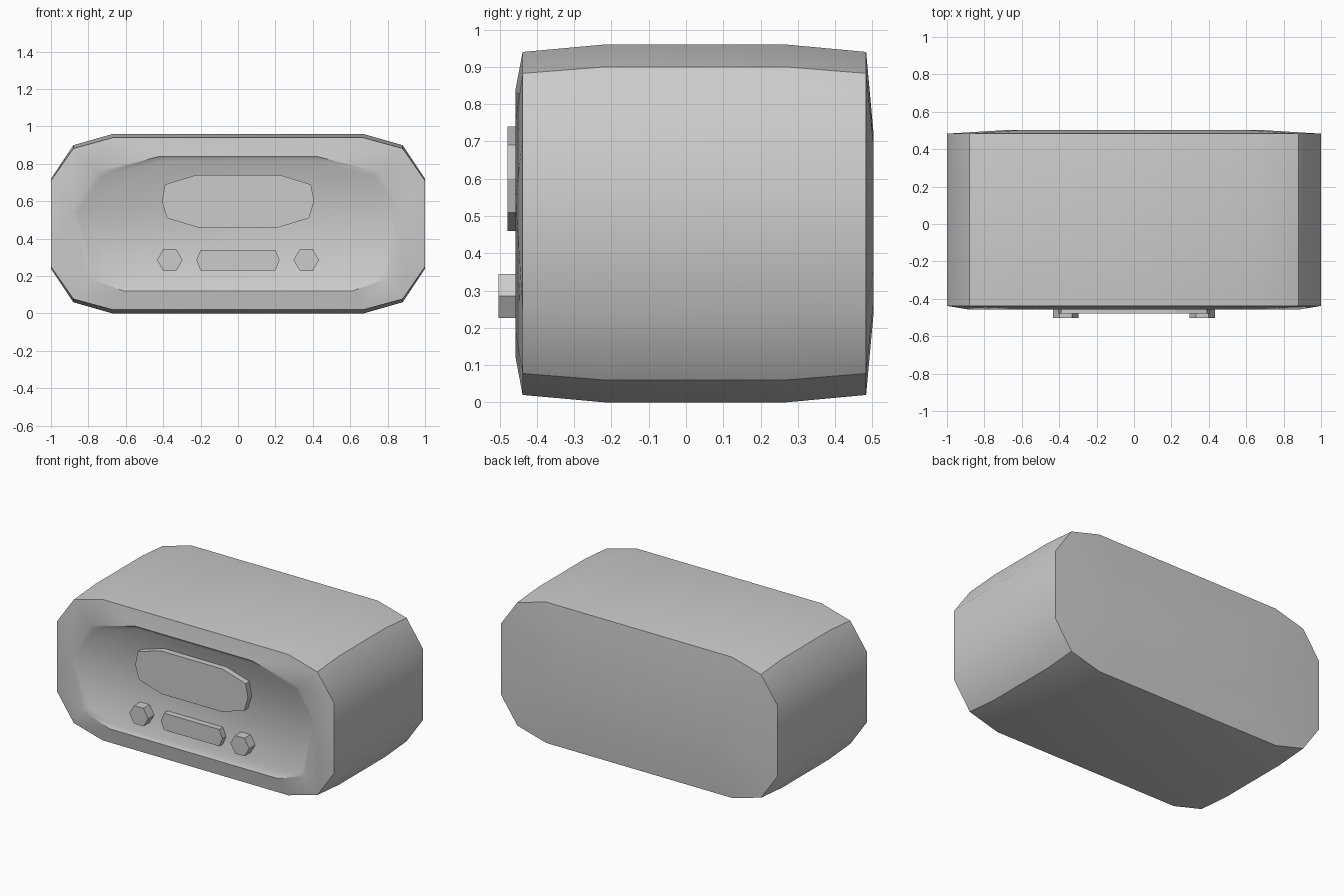
import bpy, bmesh, math

if "Cube" in bpy.data.objects:
    bpy.data.objects.remove(bpy.data.objects["Cube"])

def loop(half):
    """Closed outline from a right-hand half listed top to bottom."""
    return half + [(-x, z) for x, z in reversed(half)]

def scaled(pts, sx, sz, cz=0.48):
    return [(x * sx, cz + (z - cz) * sz) for x, z in pts]

def loft(name, sections, smooth=None):
    """Skin a list of (y, outline) sections, capped at both ends."""
    bm = bmesh.new()
    rings = [[bm.verts.new((x, y, z)) for x, z in pts] for y, pts in sections]
    n = len(rings[0])
    for a, b in zip(rings, rings[1:]):
        for i in range(n):
            j = (i + 1) % n
            bm.faces.new((a[i], a[j], b[j], b[i]))
    bm.faces.new(rings[0])
    bm.faces.new(rings[-1])
    bmesh.ops.remove_doubles(bm, verts=bm.verts[:], dist=1e-4)
    bmesh.ops.recalc_face_normals(bm, faces=bm.faces[:])
    me = bpy.data.meshes.new(name)
    bm.to_mesh(me)
    bm.free()
    ob = bpy.data.objects.new(name, me)
    bpy.context.collection.objects.link(ob)
    if smooth:
        bpy.ops.object.select_all(action='DESELECT')
        ob.select_set(True)
        bpy.context.view_layer.objects.active = ob
        bpy.ops.object.shade_smooth_by_angle(angle=math.radians(smooth))
    return ob

# Casing: bulged body with a bevelled, recessed front panel
body = loop([(0.67, 0.96), (0.88, 0.90), (1.0, 0.72), (1.0, 0.24), (0.88, 0.06), (0.67, 0.0)])
end = scaled(body, 1, 0.958)
rim = loop([(0.42, 0.84), (0.755, 0.755), (0.886, 0.545), (0.886, 0.545), (0.805, 0.19), (0.61, 0.12)])
panel = loop([(0.41, 0.815), (0.725, 0.735), (0.856, 0.545), (0.856, 0.545), (0.77, 0.205), (0.59, 0.145)])
loft("casing", [
    (-0.44, panel), (-0.457, rim), (-0.438, end), (-0.215, body),
    (0.265, body), (0.483, end), (0.503, scaled(body, 0.67, 0.5)),
], smooth=36)

# Display window
display = loop([(0.225, 0.74), (0.39, 0.69), (0.407, 0.60), (0.38, 0.51), (0.215, 0.46)])
loft("display", [(-0.479, display), (-0.43, display)])

# Wide button below the display
bar = loop([(0.20, 0.34), (0.222, 0.285), (0.20, 0.23)])
loft("wide_button", [(-0.479, bar), (-0.43, bar)])

# Hexagonal knobs on both sides of the button
for side, sx in (("left", -1), ("right", 1)):
    hexagon = [(sx * 0.365 + 0.068 * math.cos(math.radians(a)),
                0.286 + 0.068 * math.sin(math.radians(a))) for a in range(0, 360, 60)]
    loft(side + "_knob", [(-0.503, hexagon), (-0.43, hexagon)])
